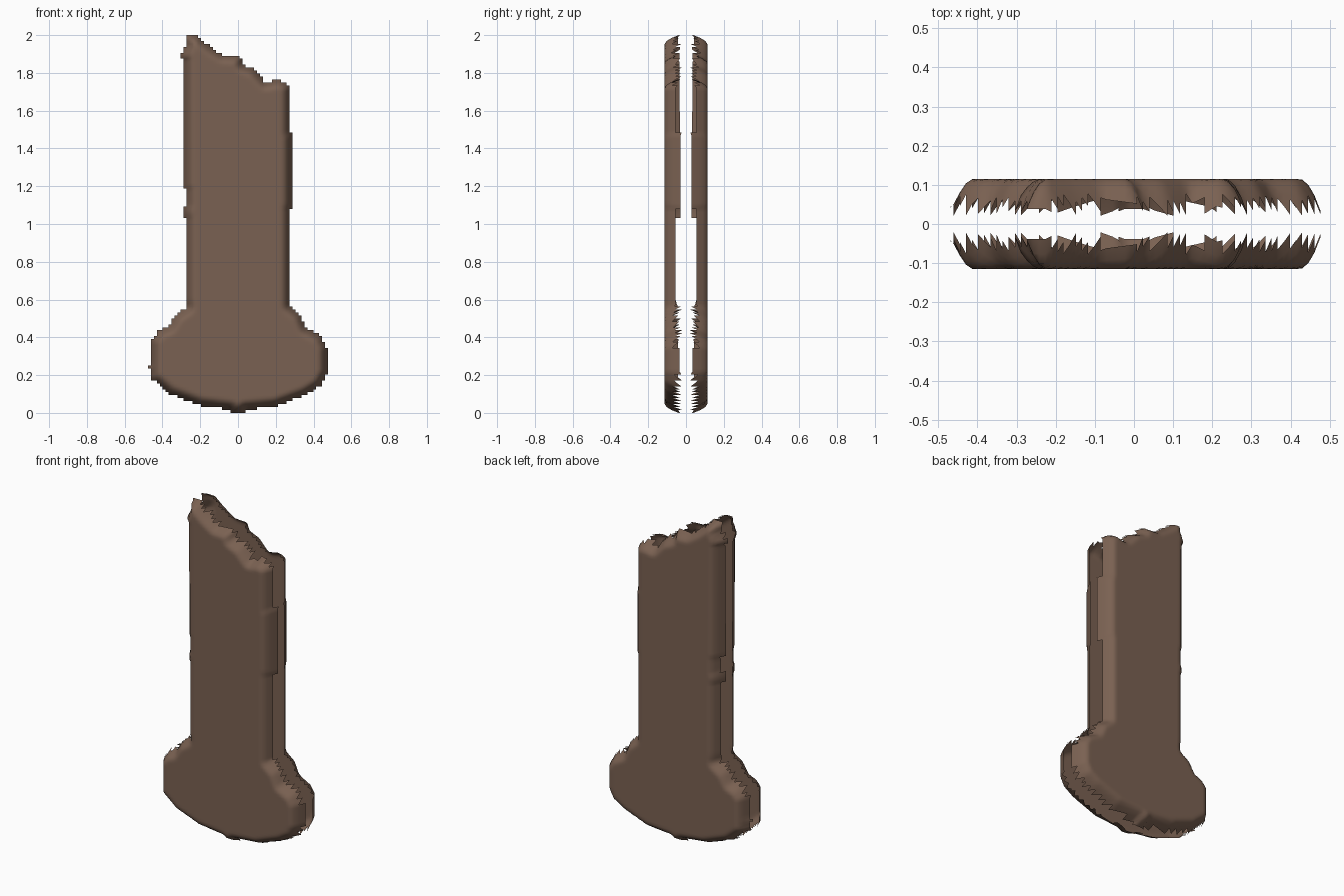
import bpy, bmesh
from mathutils import Vector
from mathutils.geometry import intersect_point_line

if "Cube" in bpy.data.objects:
    bpy.data.objects.remove(bpy.data.objects["Cube"])

CELL = 1 / 64      # grid step that gives the stepped, ragged rim
DEPTH = 0.115      # half thickness of the whole piece
ROUND = 0.065      # width of the rounded border
MARGIN = 0.012     # the curved border runs slightly past the outline

# Silhouette (x, z): broken top, right side, rounded foot, left side
OUTLINE = [Vector(p) for p in [
    (-.275, 2.0), (-.215, 2.0), (-.14, 1.94), (-.08, 1.9), (.015, 1.895),
    (.03, 1.845), (.09, 1.82), (.15, 1.755), (.22, 1.77), (.26, 1.75),
    (.28, 1.73), (.28, 1.48), (.286, 1.48), (.286, 1.08), (.28, 1.08),
    (.28, .565), (.335, .52), (.365, .45), (.44, .41), (.475, .35),
    (.475, .21), (.44, .14), (.36, .09), (.2, .03), (.04, .016),
    (.037, 0), (-.037, 0), (-.04, .016), (-.2, .035), (-.36, .095),
    (-.462, .18), (-.462, .23), (-.476, .23), (-.476, .254), (-.462, .254),
    (-.462, .39), (-.42, .44), (-.37, .46), (-.335, .52), (-.275, .56),
    (-.28, .6), (-.28, 1.03), (-.286, 1.03), (-.286, 1.1), (-.28, 1.1),
    (-.28, 1.18), (-.286, 1.18), (-.288, 1.87), (-.303, 1.875),
    (-.303, 1.91), (-.288, 1.915), (-.286, 1.94), (-.275, 1.945)]]
EDGES = list(zip(OUTLINE, OUTLINE[1:] + OUTLINE[:1]))


def signed_distance(p):
    """Distance to the silhouette, positive inside."""
    inside, best = False, 9.0
    for a, b in EDGES:
        ab = b - a
        t = max(0, min(1, (p - a).dot(ab) / ab.length_squared))
        best = min(best, (p - a - ab * t).length)
        if (a.y > p.y) != (b.y > p.y) and p.x < a.x + ab.x * (p.y - a.y) / ab.y:
            inside = not inside
    return best if inside else -best


# Thickness at each grid point, falling off in a curve toward the rim
height = {}
for i in range(-31, 31):
    for k in range(0, 129):
        d = signed_distance(Vector(((i + .5) * CELL, k * CELL)))
        if d > -.006:
            t = min(1, (d + MARGIN) / ROUND)
            height[i, k] = DEPTH * (1 - (1 - t) ** 2)

brown = bpy.data.materials.new("dull_brown")
brown.diffuse_color = (.195, .120, .084, 1)
brown.use_nodes = True
brown.node_tree.nodes["Principled BSDF"].inputs["Base Color"].default_value = brown.diffuse_color


def make_shell(name, side):
    """Open shell bulging toward -y (side -1) or +y (side 1)."""
    bm = bmesh.new()
    verts = {c: bm.verts.new(((c[0] + .5) * CELL, side * h, c[1] * CELL))
             for c, h in height.items()}
    for i, k in height:
        corners = [(i, k), (i + 1, k), (i + 1, k + 1), (i, k + 1)]
        if all(c in verts for c in corners):
            bm.faces.new([verts[c] for c in corners[::-side]])
    bmesh.ops.delete(bm, geom=[v for v in bm.verts if not v.link_faces],
                     context='VERTS')
    for f in bm.faces:
        f.smooth = True
    mesh = bpy.data.meshes.new(name)
    bm.to_mesh(mesh)
    bm.free()
    mesh.materials.append(brown)
    bpy.context.collection.objects.link(bpy.data.objects.new(name, mesh))


# Two facing shells with an open gap between their ragged rims
make_shell("front_shell", -1)
make_shell("back_shell", 1)
